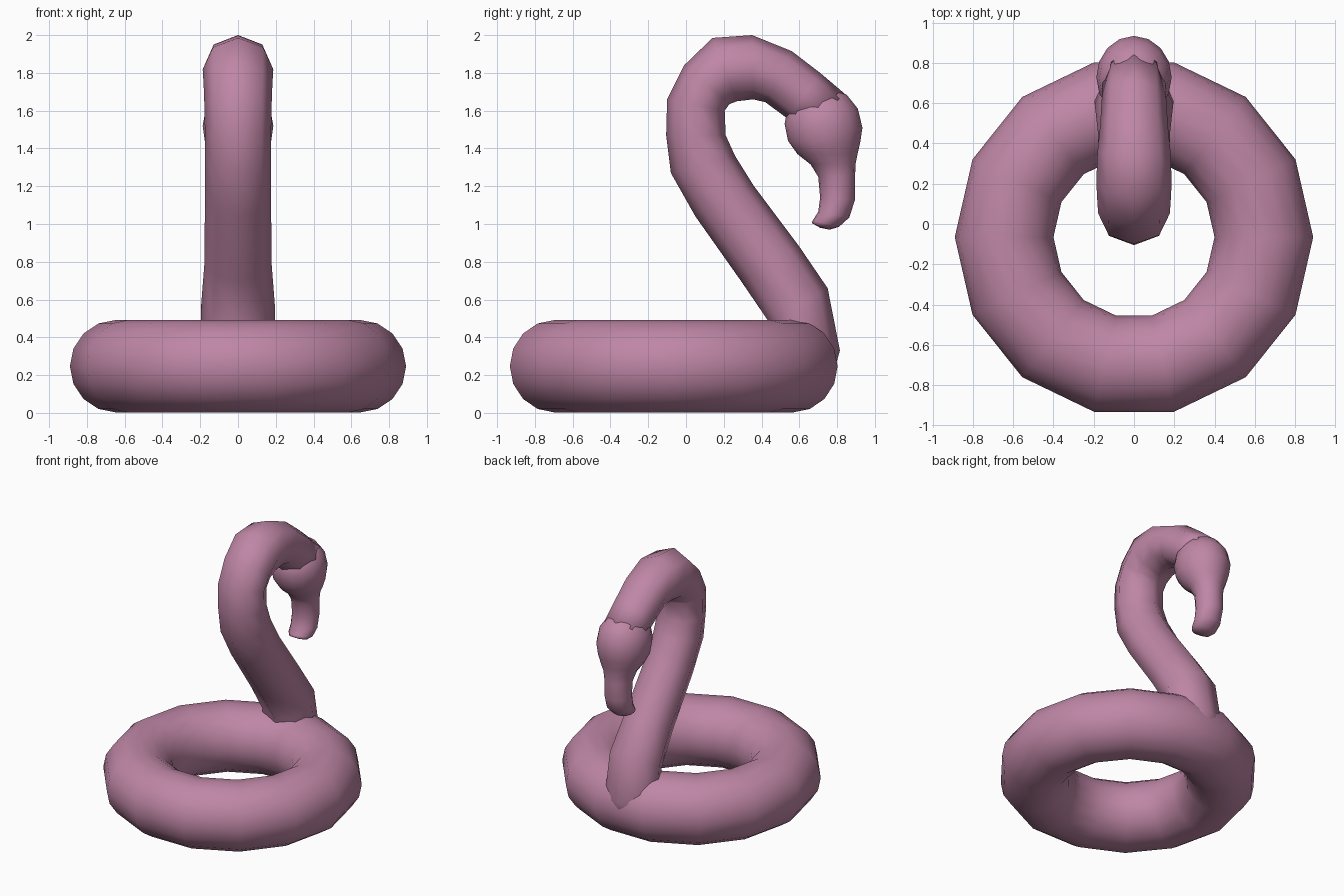
import bpy, bmesh
from math import sin, cos, tau
from mathutils import Vector

mat = bpy.data.materials.new("pink_vinyl")
mat.diffuse_color = (0.52, 0.24, 0.38, 1)


def finish(ob):
    ob.data.materials.append(mat)
    for p in ob.data.polygons:
        p.use_smooth = True


def loft(name, rings, sides):
    """Skin rings given as (outer y, z, inner y, z, half width in x)."""
    bm = bmesh.new()
    loops = []
    for oy, oz, iy, iz, w in rings:
        c = Vector((0, (oy + iy) / 2, (oz + iz) / 2))
        v = Vector((0, (oy - iy) / 2, (oz - iz) / 2))
        loops.append([bm.verts.new(c + v * cos(tau * k / sides)
                                   + Vector((w * sin(tau * k / sides), 0, 0)))
                      for k in range(sides)])
    for a, b in zip(loops, loops[1:]):
        for k in range(sides):
            n = (k + 1) % sides
            bm.faces.new((a[k], a[n], b[n], b[k]))
    bm.faces.new(loops[0])
    bm.faces.new(loops[-1])
    bmesh.ops.recalc_face_normals(bm, faces=bm.faces)
    me = bpy.data.meshes.new(name)
    bm.to_mesh(me)
    bm.free()
    ob = bpy.data.objects.new(name, me)
    bpy.context.collection.objects.link(ob)
    finish(ob)


# Inflatable ring
bpy.ops.mesh.primitive_torus_add(major_segments=14, minor_segments=16,
                                 major_radius=0.645, minor_radius=0.245,
                                 location=(0, -0.065, 0.247))
ring = bpy.context.object
ring.name = "float_ring"
finish(ring)

# Curved neck, from inside the ring up and over into the head
loft("neck", [
    (0.76, 0.14, 0.52, 0.12, 0.17),
    (0.815, 0.33, 0.45, 0.24, 0.20),
    (0.75, 0.66, 0.44, 0.48, 0.195),
    (0.60, 0.88, 0.20, 0.83, 0.178)[:2] + (0.29, 0.70, 0.178),
    (0.36, 1.20, 0.05, 1.04, 0.175),
    (0.26, 1.36, -0.08, 1.27, 0.175),
    (0.21, 1.47, -0.105, 1.47, 0.175),
    (0.205, 1.60, -0.10, 1.66, 0.178),
    (0.23, 1.635, -0.01, 1.84, 0.182),
    (0.27, 1.65, 0.14, 1.985, 0.187),
    (0.355, 1.66, 0.35, 2.0, 0.182),
    (0.42, 1.645, 0.56, 1.915, 0.168),
    (0.535, 1.56, 0.71, 1.80, 0.160),
    (0.63, 1.49, 0.84, 1.69, 0.155),
], 8)

# Head tapering down into the hooked beak
loft("head_and_beak", [
    (0.77, 1.715, 0.67, 1.70, 0.04),
    (0.85, 1.685, 0.59, 1.665, 0.12),
    (0.91, 1.61, 0.535, 1.595, 0.172),
    (0.934, 1.51, 0.522, 1.53, 0.187),
    (0.922, 1.43, 0.54, 1.44, 0.175),
    (0.908, 1.37, 0.59, 1.37, 0.148),
    (0.898, 1.32, 0.66, 1.315, 0.115),
    (0.895, 1.25, 0.70, 1.25, 0.098),
    (0.895, 1.13, 0.71, 1.14, 0.095),
    (0.865, 1.035, 0.70, 1.065, 0.095),
    (0.81, 0.985, 0.672, 1.02, 0.088),
    (0.76, 0.97, 0.665, 1.005, 0.065),
    (0.71, 0.98, 0.675, 1.0, 0.025),
], 16)
